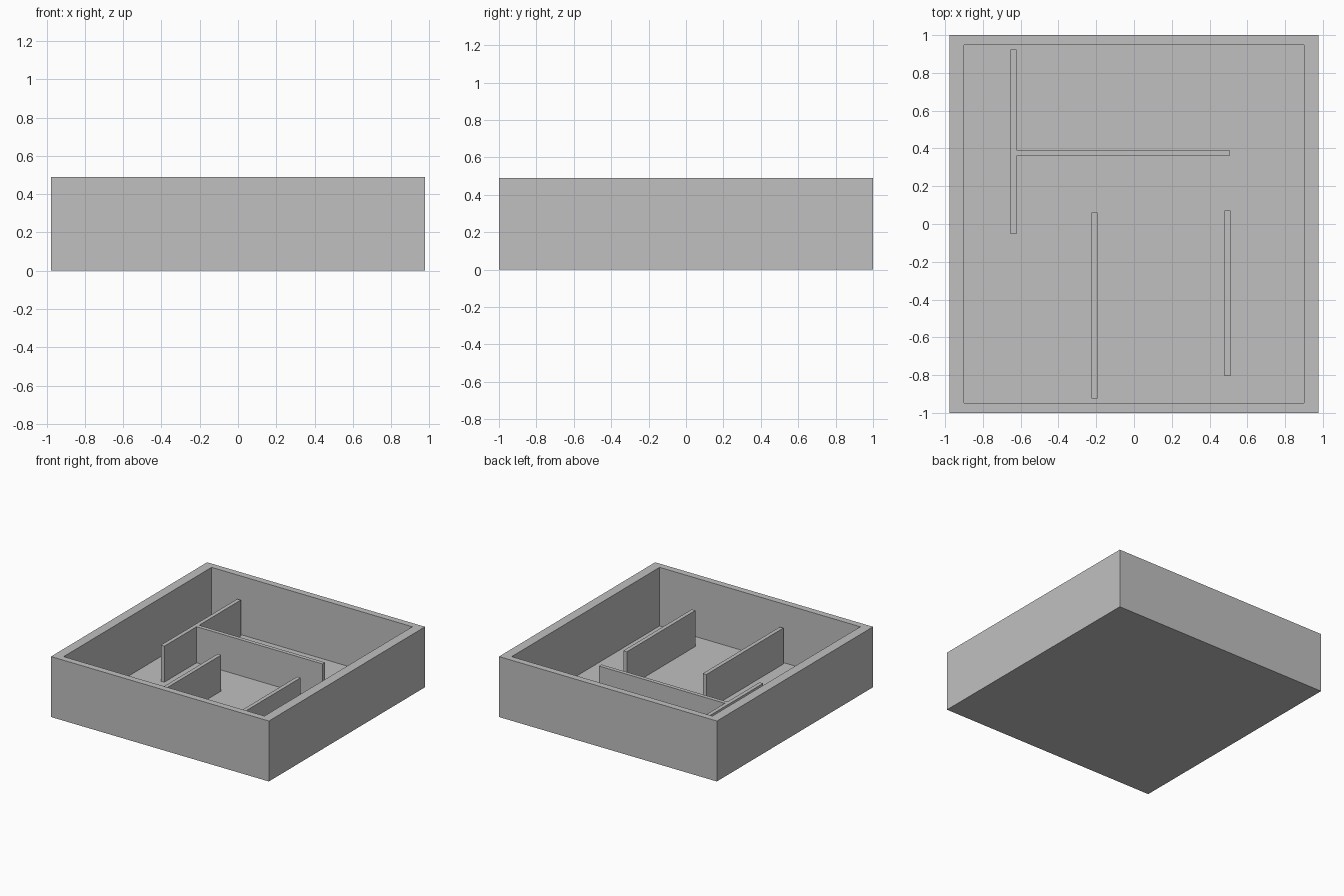
import bpy
import bmesh

cube = bpy.data.objects.get("Cube")
if cube:
    bpy.data.objects.remove(cube, do_unlink=True)

# Single grey material
grey = bpy.data.materials.new("plain_grey")
grey.use_nodes = True
grey.diffuse_color = (0.53, 0.53, 0.53, 1)
grey.node_tree.nodes["Principled BSDF"].inputs["Base Color"].default_value = grey.diffuse_color

HALF_X, HALF_Y, HEIGHT = 0.977, 1.0, 0.49
INNER_X, INNER_Y = 0.90, 0.925
FLOOR, PARTITION_TOP = 0.015, 0.307
THICK = 0.032


def finish(name, bm):
    mesh = bpy.data.meshes.new(name)
    bm.to_mesh(mesh)
    bm.free()
    mesh.materials.append(grey)
    obj = bpy.data.objects.new(name, mesh)
    bpy.context.collection.objects.link(obj)
    return obj


def box(name, x0, x1, y0, y1, z0, z1):
    bm = bmesh.new()
    bmesh.ops.create_cube(bm, size=1)
    for v in bm.verts:
        v.co.x = x1 if v.co.x > 0 else x0
        v.co.y = y1 if v.co.y > 0 else y0
        v.co.z = z1 if v.co.z > 0 else z0
    return finish(name, bm)


# Open tray: a block whose top is inset to the rim, then sunk to the floor
bm = bmesh.new()
bmesh.ops.create_cube(bm, size=1)
for v in bm.verts:
    v.co = (v.co.x * 2 * HALF_X, v.co.y * 2 * HALF_Y, (v.co.z + 0.5) * HEIGHT)
top = next(f for f in bm.faces if f.normal.z > 0.9)
bmesh.ops.inset_region(bm, faces=[top], thickness=HALF_Y - INNER_Y)
for v in top.verts:
    v.co.x = INNER_X if v.co.x > 0 else -INNER_X
sunk = bmesh.ops.extrude_discrete_faces(bm, faces=[top])["faces"][0]
for v in sunk.verts:
    v.co.z = FLOOR
bmesh.ops.recalc_face_normals(bm, faces=bm.faces)
finish("outer_walls_and_floor", bm)

# Low inner partitions running front to back: name, left edge, y range
for name, x, y0, y1 in (
    ("back_partition", -0.655, -0.053, INNER_Y),
    ("front_partition", -0.225, -INNER_Y, 0.061),
    ("free_partition", 0.48, -0.806, 0.072),
):
    box(name, x, x + THICK, y0, y1, FLOOR, PARTITION_TOP)

# Cross partition joined to the back partition
box("cross_partition", -0.655 + THICK, 0.506, 0.36, 0.36 + THICK, FLOOR, PARTITION_TOP)
